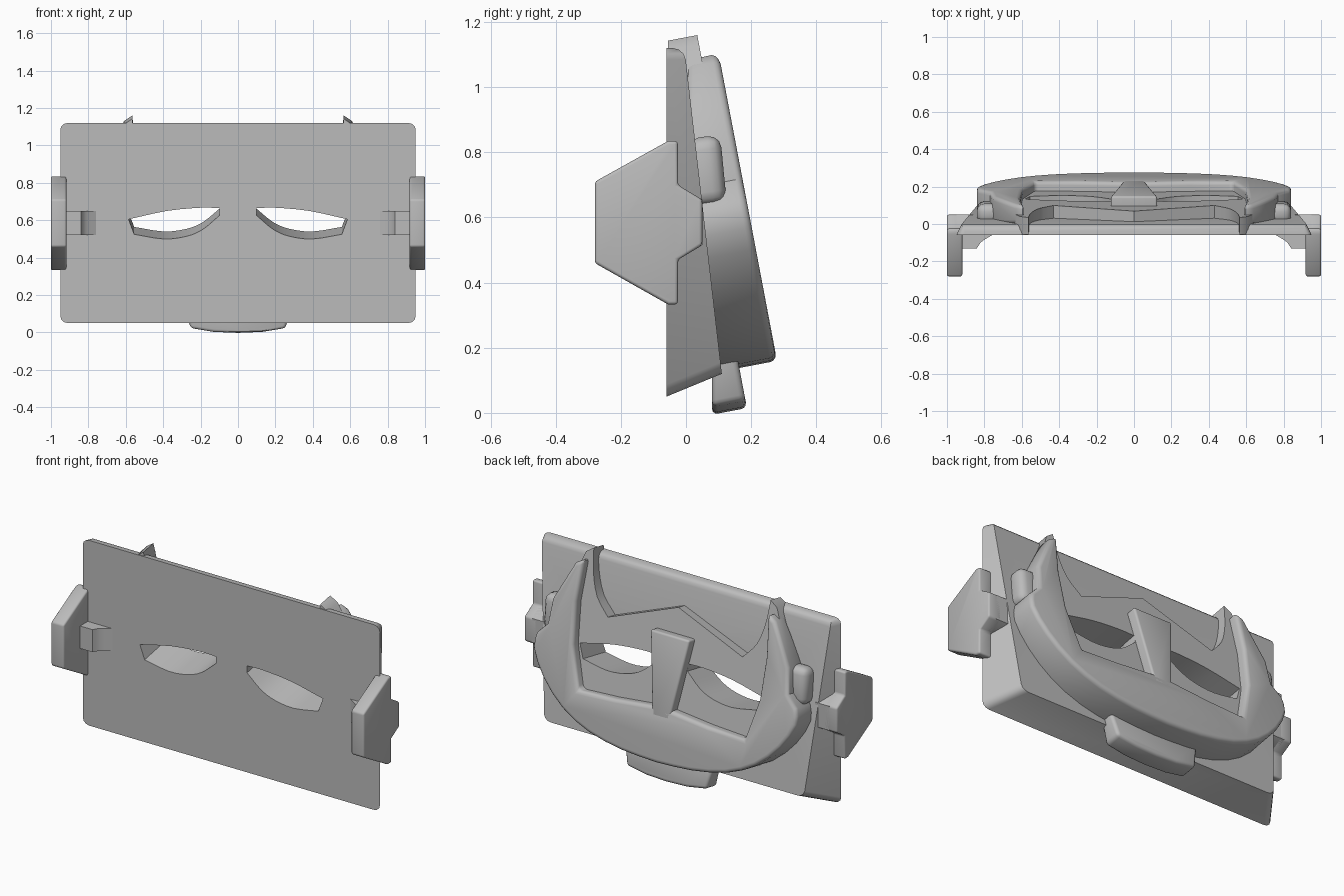
import bpy, bmesh
from mathutils import Vector

if "Cube" in bpy.data.objects:
    bpy.data.objects.remove(bpy.data.objects["Cube"])

grey = bpy.data.materials.new("plain_grey")
grey.use_nodes = True
grey.diffuse_color = (0.5, 0.5, 0.5, 1)
for node in grey.node_tree.nodes:
    if node.type == 'BSDF_PRINCIPLED':
        node.inputs["Base Color"].default_value = (0.5, 0.5, 0.5, 1)

SLOPE = 0.19  # backward lean of the face layers


def make(name, rings):
    """Closed solid between two matching outlines."""
    bm = bmesh.new()
    a, b = [[bm.verts.new(p) for p in ring] for ring in rings]
    bm.faces.new(a)
    bm.faces.new(b[::-1])
    for i in range(len(a)):
        j = (i + 1) % len(a)
        bm.faces.new((a[j], a[i], b[i], b[j]))
    bmesh.ops.recalc_face_normals(bm, faces=bm.faces)
    mesh = bpy.data.meshes.new(name)
    bm.to_mesh(mesh)
    bm.free()
    mesh.materials.append(grey)
    obj = bpy.data.objects.new(name, mesh)
    bpy.context.collection.objects.link(obj)
    return obj


def leaning(name, outline, offset, back):
    """Outline (x, z) on the leaning plane, extruded along its normal to y = back."""
    front, rear = [], []
    for x, z in outline:
        y = offset - SLOPE * z
        front.append((x, y, z))
        rear.append((x, back, z - SLOPE * (y - back)))
    return make(name, (front, rear))


def along_x(name, profile, x0, x1):
    return make(name, [[(x, y, z) for y, z in profile] for x in (x0, x1)])


def mirrored(half):
    return half + [(-x, z) for x, z in reversed(half) if x > 0]


def smooth(points, steps=3):
    """Catmull-Rom curve through 2D points."""
    pts = [Vector(p) for p in points]
    pts = [2 * pts[0] - pts[1]] + pts + [2 * pts[-1] - pts[-2]]
    out = []
    for a, b, c, d in zip(pts, pts[1:], pts[2:], pts[3:]):
        for k in range(steps):
            t = k / steps
            p = 0.5 * (2 * b + (c - a) * t + (2 * a - 5 * b + 4 * c - d) * t ** 2
                       + (3 * b - a - 3 * c + d) * t ** 3)
            out.append((p.x, p.y))
    return out + [tuple(points[-1])]


def finish(obj, bevel=0.0, cutters=()):
    bpy.ops.object.select_all(action='DESELECT')
    obj.select_set(True)
    bpy.context.view_layer.objects.active = obj
    for cutter in cutters:
        mod = obj.modifiers.new("cut", 'BOOLEAN')
        mod.operation, mod.solver, mod.object = 'DIFFERENCE', 'EXACT', cutter
        bpy.ops.object.modifier_apply(modifier=mod.name)
    if bevel:
        mod = obj.modifiers.new("round", 'BEVEL')
        mod.width, mod.segments = bevel, 3
        mod.limit_method, mod.angle_limit = 'ANGLE', 0.7
        bpy.ops.object.modifier_apply(modifier=mod.name)
    bpy.ops.object.shade_smooth_by_angle(angle=0.6)


# Eye openings
upper = smooth([(0.10, 0.665), (0.2, 0.667), (0.38, 0.65), (0.585, 0.605)])
lower = smooth([(0.555, 0.525), (0.4, 0.5), (0.28, 0.513), (0.19, 0.55), (0.10, 0.625)])
eyes = []
for side, word in ((1, "left"), (-1, "right")):
    rings = [[(side * x, y, z + SLOPE * (y + 0.06)) for x, z in upper + lower]
             for y in (-0.2, 0.4)]
    cutter = make(word + "_eye_cutter", rings)
    cutter.hide_render = True
    cutter.hide_set(True)
    eyes.append(cutter)

# Wedge-shaped base plate, thicker toward the bottom
plate = make("base_plate", (
    [(-0.95, -0.06, 0.05), (0.95, -0.06, 0.05), (0.95, -0.06, 1.12), (-0.95, -0.06, 1.12)],
    [(-0.83, 0.11, 0.12), (0.83, 0.11, 0.12), (0.925, -0.005, 1.12), (-0.925, -0.005, 1.12)]))
bm = bmesh.new()
bm.from_mesh(plate.data)
edges = []
for e in bm.edges:
    a, b = (v.co for v in e.verts)
    in_front = (a.y < -0.05) + (b.y < -0.05)
    if in_front == 1 or (in_front == 0 and min(a.z, b.z) > 1):
        edges.append(e)
bmesh.ops.bevel(bm, geom=edges, offset=0.035, segments=3, affect='EDGES', profile=0.5)
bm.to_mesh(plate.data)
bm.free()
finish(plate, cutters=eyes)

# Brow panel with two horns
horn = smooth([(0.43, 0.82), (0.51, 0.91), (0.55, 1.03), (0.565, 1.16)])
brow = leaning("brow_panel", mirrored(
    [(0, 0.98)] + horn + [(0.61, 1.13), (0.68, 0.96), (0.74, 0.82), (0.74, 0.5), (0.6, 0.38)]),
    0.255, -0.055)
finish(brow, cutters=eyes)

# Thick face frame: round lower jaw and two tapering arms
jaw = smooth([(0, 0.16), (0.22, 0.172), (0.44, 0.215), (0.62, 0.3),
              (0.76, 0.43), (0.84, 0.57), (0.83, 0.66)], 2)
arm = [(0.77, 0.72), (0.755, 0.86), (0.64, 1.08), (0.588, 1.11)]
inner = [(0.607, 0.88), (0.595, 0.65), (0.53, 0.42), (0.3, 0.432), (0.065, 0.455), (0, 0.455)]
finish(leaning("face_frame", mirrored(jaw + arm + inner), 0.31, 0.0), 0.022)

# Nose bridge
finish(leaning("nose_bridge", mirrored([(0.055, 0.4), (0.125, 0.85)]), 0.31, 0.03), 0.012)

# Chin tab
finish(leaning("chin_tab", mirrored(
    [(0, 0.015), (0.13, 0.02), (0.255, 0.04), (0.29, 0.19)]), 0.19, 0.08), 0.018)

for s, word in ((1, "left"), (-1, "right")):
    # Rounded lug beside the frame arm
    lug = [(0.0, 0.63), (0.125, 0.645), (0.105, 0.855), (0.0, 0.84)]
    finish(along_x(word + "_lug", lug, s * 0.7, s * 0.84), 0.04)

    # Side clip, its tongue and the peg at the front
    clip = [(-0.28, 0.46), (-0.055, 0.333), (-0.025, 0.333), (-0.025, 0.47), (0.05, 0.515),
            (0.05, 0.655), (-0.025, 0.7), (-0.025, 0.835), (-0.055, 0.835), (-0.28, 0.71)]
    finish(along_x(word + "_clip", clip, s * 0.918, s), 0.01)
    tongue = [(-0.05, 0.47), (-0.025, 0.47), (0.05, 0.515),
              (0.05, 0.655), (-0.025, 0.7), (-0.05, 0.7)]
    finish(along_x(word + "_tongue", tongue, s * 0.86, s * 0.95))
    peg = smooth([(0.84, -0.13), (0.815, -0.095), (0.76, -0.06)])
    peg += [(0.76, -0.04), (0.93, -0.04), (0.93, -0.13)]
    finish(make(word + "_peg", [[(s * x, y, z) for x, y in peg] for z in (0.52, 0.65)]))
